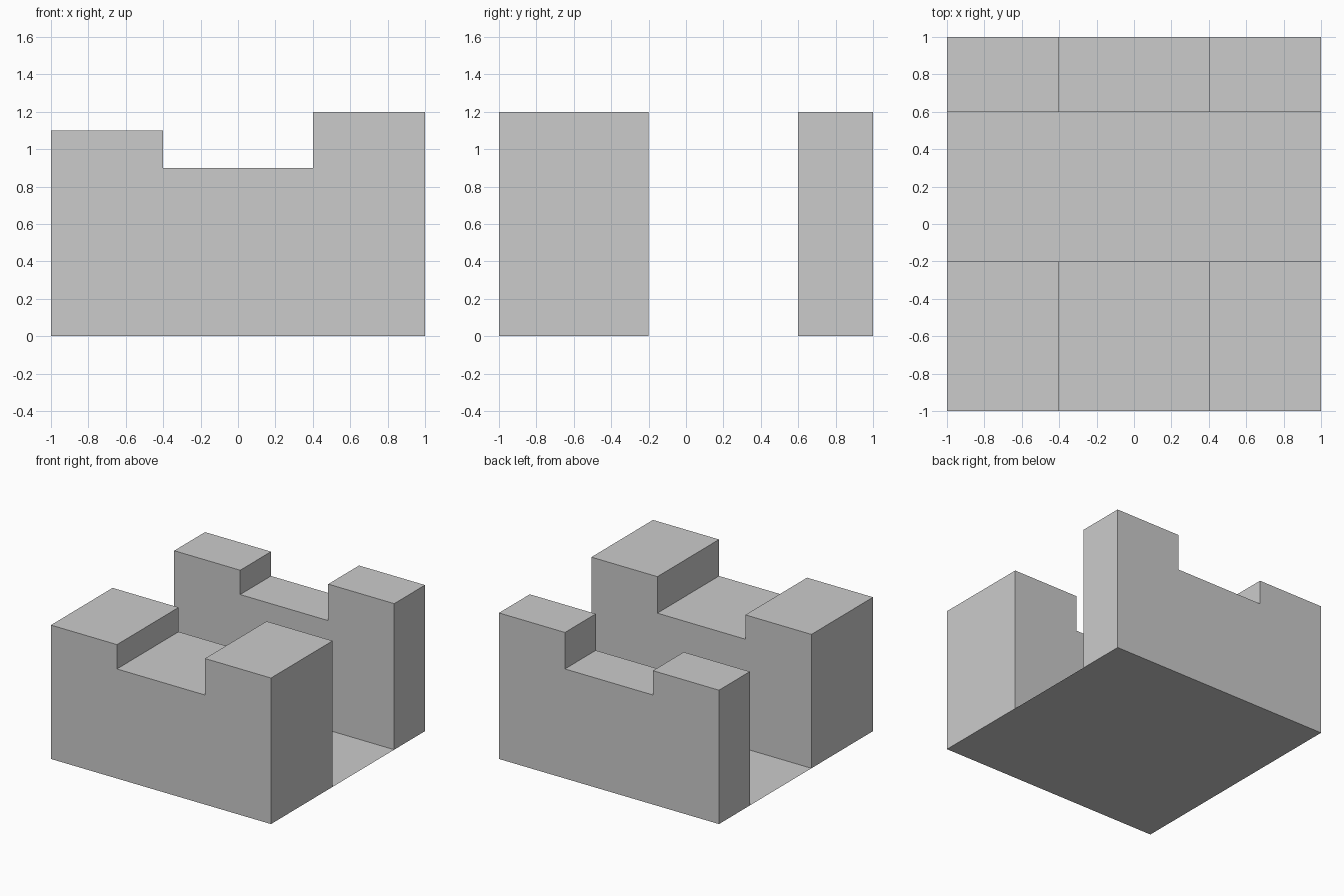
import bpy
import bmesh

if "Cube" in bpy.data.objects:
    bpy.data.objects.remove(bpy.data.objects["Cube"])

# Stepped wall outline in x, z: lower left tower, notch, taller right tower
PROFILE = [(-1, 0), (1, 0), (1, 1.2), (0.4, 1.2), (0.4, 0.9),
           (-0.4, 0.9), (-0.4, 1.1), (-1, 1.1)]


def extrude_face(name, points, depth=0.0):
    """Make a face from points and extrude it along +y when depth is given."""
    bm = bmesh.new()
    face = bm.faces.new([bm.verts.new(p) for p in points])
    if depth:
        ext = bmesh.ops.extrude_face_region(bm, geom=[face], use_keep_orig=True)
        moved = [g for g in ext["geom"] if isinstance(g, bmesh.types.BMVert)]
        bmesh.ops.translate(bm, verts=moved, vec=(0, depth, 0))
        bmesh.ops.recalc_face_normals(bm, faces=bm.faces)
    mesh = bpy.data.meshes.new(name)
    bm.to_mesh(mesh)
    bm.free()
    obj = bpy.data.objects.new(name, mesh)
    bpy.context.collection.objects.link(obj)
    return obj


# Thick front wall and thin back wall share the outline
for name, y0, y1 in (("front_wall", -1.0, -0.2), ("back_wall", 0.6, 1.0)):
    extrude_face(name, [(x, y0, z) for x, z in PROFILE], y1 - y0)

# Paper-thin floor of the channel between the walls
extrude_face("channel_floor", [(-1, -0.2, 0), (1, -0.2, 0), (1, 0.6, 0), (-1, 0.6, 0)])
